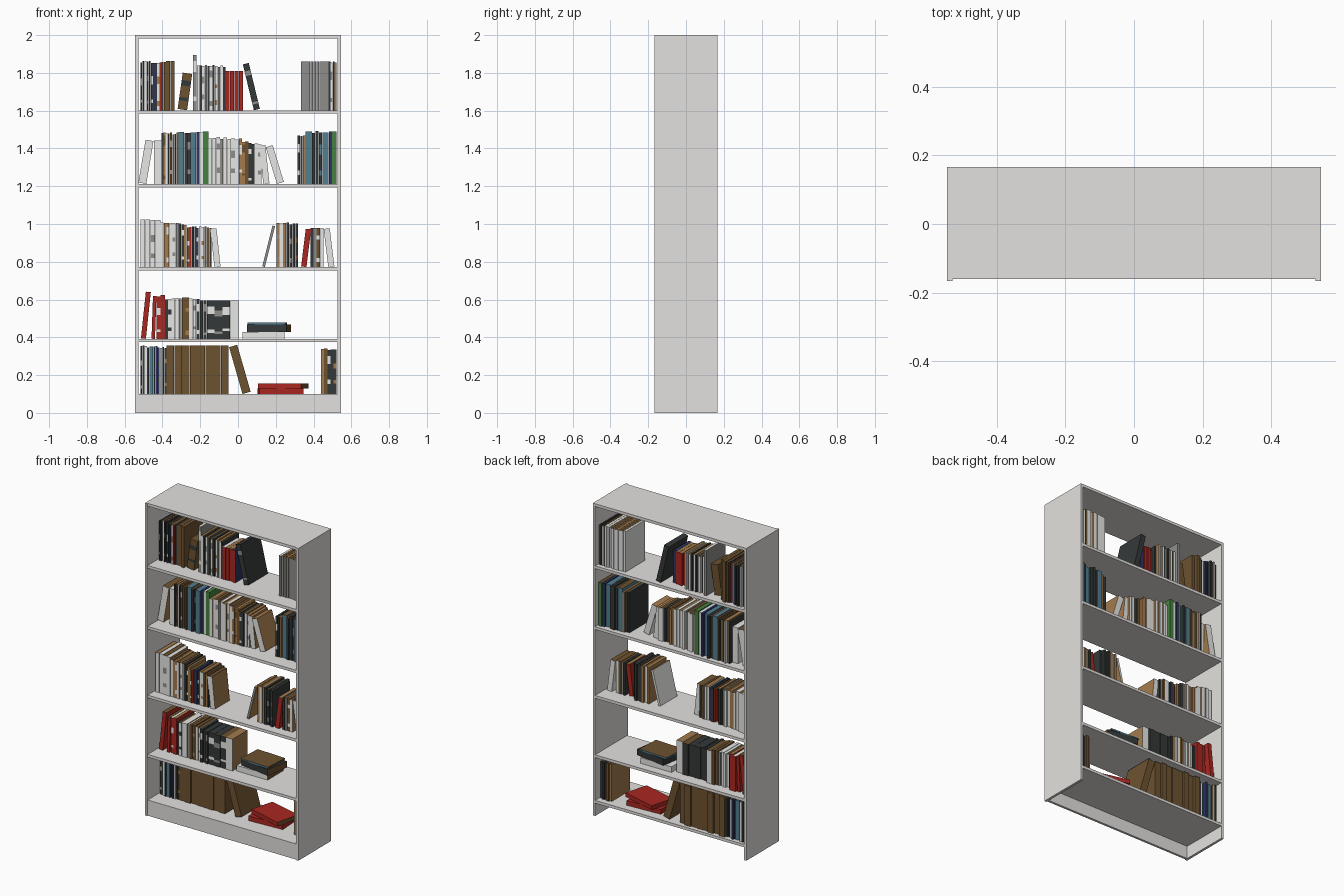
import bpy, bmesh, math, random
from mathutils import Matrix, Vector

if "Cube" in bpy.data.objects:
    bpy.data.objects.remove(bpy.data.objects["Cube"])

random.seed(4)


def material(name, *rgb):
    m = bpy.data.materials.new(name)
    m.diffuse_color = (*rgb, 1)
    m.use_nodes = True
    m.node_tree.nodes["Principled BSDF"].inputs["Base Color"].default_value = m.diffuse_color
    return m


MATS = {
    'C': material('cabinet_grey', 0.77, 0.755, 0.735), 'W': material('white', 0.8, 0.8, 0.79),
    'R': material('red', 0.4, 0.02, 0.015), 'B': material('brown', 0.155, 0.085, 0.03),
    'T': material('teal', 0.085, 0.21, 0.28), 'K': material('charcoal', 0.035, 0.04, 0.04),
    'G': material('green', 0.06, 0.22, 0.05), 'O': material('tan', 0.37, 0.2, 0.075),
    'N': material('navy', 0.025, 0.035, 0.12), 'S': material('mid_grey', 0.27, 0.27, 0.265),
}


def box(lo, hi):
    bm = bmesh.new()
    bmesh.ops.create_cube(bm, size=1)
    for v in bm.verts:
        v.co = Vector([(a + b) / 2 + c * (b - a) for a, b, c in zip(lo, hi, v.co)])
    return bm


def finish(bm, name, keys):
    me = bpy.data.meshes.new(name)
    bm.normal_update()
    bm.to_mesh(me)
    bm.free()
    for k in keys:
        me.materials.append(MATS[k])
    bpy.context.collection.objects.link(bpy.data.objects.new(name, me))


# cabinet: sides, shelves, plinth (open back)
IN, OUT, BACK = 0.528, 0.544, 0.166
finish(box((-OUT, -BACK, 0), (-IN, BACK, 2)), 'left_side', 'C')
finish(box((IN, -BACK, 0), (OUT, BACK, 2)), 'right_side', 'C')
SHELVES = dict(zip('edcbat', (0.1, 0.392, 0.772, 1.212, 1.602, 2)))
for n, z in SHELVES.items():
    finish(box((-IN, -0.16, z - 0.018), (IN, BACK, z)), 'shelf_' + n, 'C')
finish(box((-IN, -0.16, 0), (IN, -0.145, 0.082)), 'plinth', 'C')

FRONT = {'a': -0.06, 'b': -0.065, 'c': -0.098, 'd': -0.065, 'e': -0.055}
count = 0


def book(row, x, w, h, col, lean=0.0):
    """First letter: cover. Second: spine bands, or the whole spine if lower case."""
    global count
    count += 1
    cover, band = col[0], col[-1].upper()
    whole = col[-1].islower()
    pages = random.choice('WBBO') if cover in 'WSR' else random.choice((cover, cover, 'B'))
    d = min(0.2, max(0.155, h * 0.76)) + random.uniform(-0.008, 0.008)
    a, b = random.uniform(0.08, 0.25), random.uniform(0.5, 0.75)
    cuts = (a, a + random.uniform(0.05, 0.12), b, b + random.uniform(0.08, 0.2))
    bm = box((0, 0, 0), (w - 0.0015, d, h))
    for c in cuts if band != cover and not whole else ():
        bmesh.ops.bisect_plane(bm, geom=bm.verts[:] + bm.edges[:] + bm.faces[:],
                               plane_co=(0, 0, h * c), plane_no=(0, 0, 1))
    bm.normal_update()
    for f in bm.faces:
        t = f.calc_center_median().z / h
        banded = whole or cuts[0] < t < cuts[1] or cuts[2] < t < cuts[3]
        if f.normal.z > 0.5:
            f.material_index = 2
        elif f.normal.x > 0.5:
            f.material_index = 3
        elif f.normal.y < -0.5 and banded and band != cover:
            f.material_index = 1
    # lean about the corner that stays on the shelf
    pivot = Vector((w if lean > 0 else 0, 0, 0))
    y = FRONT[row] + random.uniform(-0.006, 0.006)
    bm.transform(Matrix.Translation(pivot + Vector((x, y, SHELVES[row])))
                 @ Matrix.Rotation(math.radians(lean), 4, 'Y') @ Matrix.Translation(-pivot))
    finish(bm, f'book_{row}_{count}', (cover, band, pages, 'O' if cover == 'W' else cover))


THICK = {'T': 1.9, 'W': 1.2, 'B': 1.2, 'G': 1.3}


def run(row, x0, x1, h0, h1, colours):
    """Upright books filling x0..x1, heights easing from h0 to h1."""
    cols = colours.split()
    weights = [THICK.get(c[0], 1) for c in cols]
    x = x0
    for i, (c, wt) in enumerate(zip(cols, weights)):
        w = (x1 - x0) * wt / sum(weights)
        h = h0 + (h1 - h0) * i / max(1, len(cols) - 1)
        if len(set(cols)) > 2:
            h *= random.uniform(0.965, 1.01)
        book(row, x, w, h, c)
        x += w


# top shelf
run('a', -0.517, -0.38, 0.258, 0.258, 'KW K W KS K KW N K WO R K B')
run('a', -0.38, -0.336, 0.26, 0.26, 'B B')
book('a', -0.32, 0.052, 0.194, 'BK', 8)
run('a', -0.238, -0.218, 0.292, 0.292, 'SW')
run('a', -0.218, -0.066, 0.244, 0.234, 'W K WS S K WS K WO S W K')
run('a', -0.066, 0.028, 0.207, 0.207, 'R R R Nr')
book('a', 0.084, 0.034, 0.25, 'KS', -13.5)
run('a', 0.334, 0.48, 0.258, 0.258, ' '.join(['Ws'] * 9))
run('a', 0.48, 0.522, 0.26, 0.256, 'K WS K O')

# second shelf
book('b', -0.528, 0.044, 0.23, 'W', 9.5)
run('b', -0.444, -0.404, 0.229, 0.229, 'W')
run('b', -0.404, -0.314, 0.271, 0.271, 'K OB W K BW O K B')
run('b', -0.314, -0.184, 0.277, 0.277, 'T K KS T N W')
run('b', -0.184, -0.156, 0.279, 0.279, 'G')
run('b', -0.156, 0.022, 0.247, 0.243, 'W W WS S W W WS W OW')
run('b', 0.022, 0.126, 0.229, 0.207, 'OB B KW K W WS')
book('b', 0.134, 0.034, 0.203, 'W', -6)
book('b', 0.206, 0.04, 0.203, 'W', -17)
run('b', 0.316, 0.358, 0.259, 0.259, 'KW K O')
run('b', 0.358, 0.522, 0.279, 0.279, 'T K K KT T N G')

# middle shelf
run('c', -0.517, -0.41, 0.253, 0.249, 'W W WS W')
run('c', -0.41, -0.27, 0.236, 0.231, 'W O OW W WS S K KW O')
run('c', -0.27, -0.14, 0.215, 0.211, 'BW R K N KW W WO B O K')
book('c', -0.125, 0.034, 0.203, 'W', -6)
book('c', 0.128, 0.016, 0.223, 'Ws', 14)
run('c', 0.204, 0.32, 0.235, 0.233, 'OS W O K KS K KB')
book('c', 0.334, 0.03, 0.201, 'R', 7)
run('c', 0.384, 0.455, 0.208, 0.208, 'K S BW W')
book('c', 0.478, 0.034, 0.203, 'W', -7)

# fourth shelf
book('d', -0.514, 0.028, 0.248, 'R', 6)
book('d', -0.458, 0.02, 0.226, 'R', 2)
run('d', -0.432, -0.386, 0.225, 0.232, 'RW R')
run('d', -0.386, -0.22, 0.215, 0.218, 'K WK W W S B BO W WS')
run('d', -0.22, -0.165, 0.212, 0.206, 'KW K KS')
run('d', -0.165, -0.04, 0.202, 0.202, 'KW KS KW')
run('d', -0.04, 0.008, 0.204, 0.204, 'W')

# bottom shelf
run('e', -0.517, -0.378, 0.256, 0.25, 'KW K W K T K N NK W K KO')
run('e', -0.378, -0.05, 0.258, 0.258, ' '.join(['B'] * 8))
book('e', 0.024, 0.046, 0.258, 'B', -16)
run('e', 0.44, 0.522, 0.238, 0.24, 'O B KW K KO')


def flat_book(name, x, z, w, h, turn, colours):
    """Book lying flat: cover, right end and top colours."""
    bm = box((-w / 2, -0.08, 0), (w / 2, 0.08, h))
    bm.normal_update()
    for f in bm.faces:
        f.material_index = 1 if f.normal.x > 0.5 else 2 if f.normal.z > 0.5 else 0
    bm.transform(Matrix.Translation((x, 0.03, z)) @ Matrix.Rotation(math.radians(turn), 4, 'Z'))
    finish(bm, name, colours)


flat_book('flat_white_book', 0.135, 0.392, 0.22, 0.036, 0, 'WBW')
flat_book('flat_dark_book', 0.165, 0.428, 0.21, 0.04, -9, 'KBK')
flat_book('flat_teal_book', 0.155, 0.468, 0.2, 0.01, -3, 'TBB')
flat_book('flat_red_book', 0.226, 0.1, 0.235, 0.03, 3, 'RRR')
flat_book('flat_red_book_upper', 0.24, 0.13, 0.235, 0.026, -15, 'RBR')
